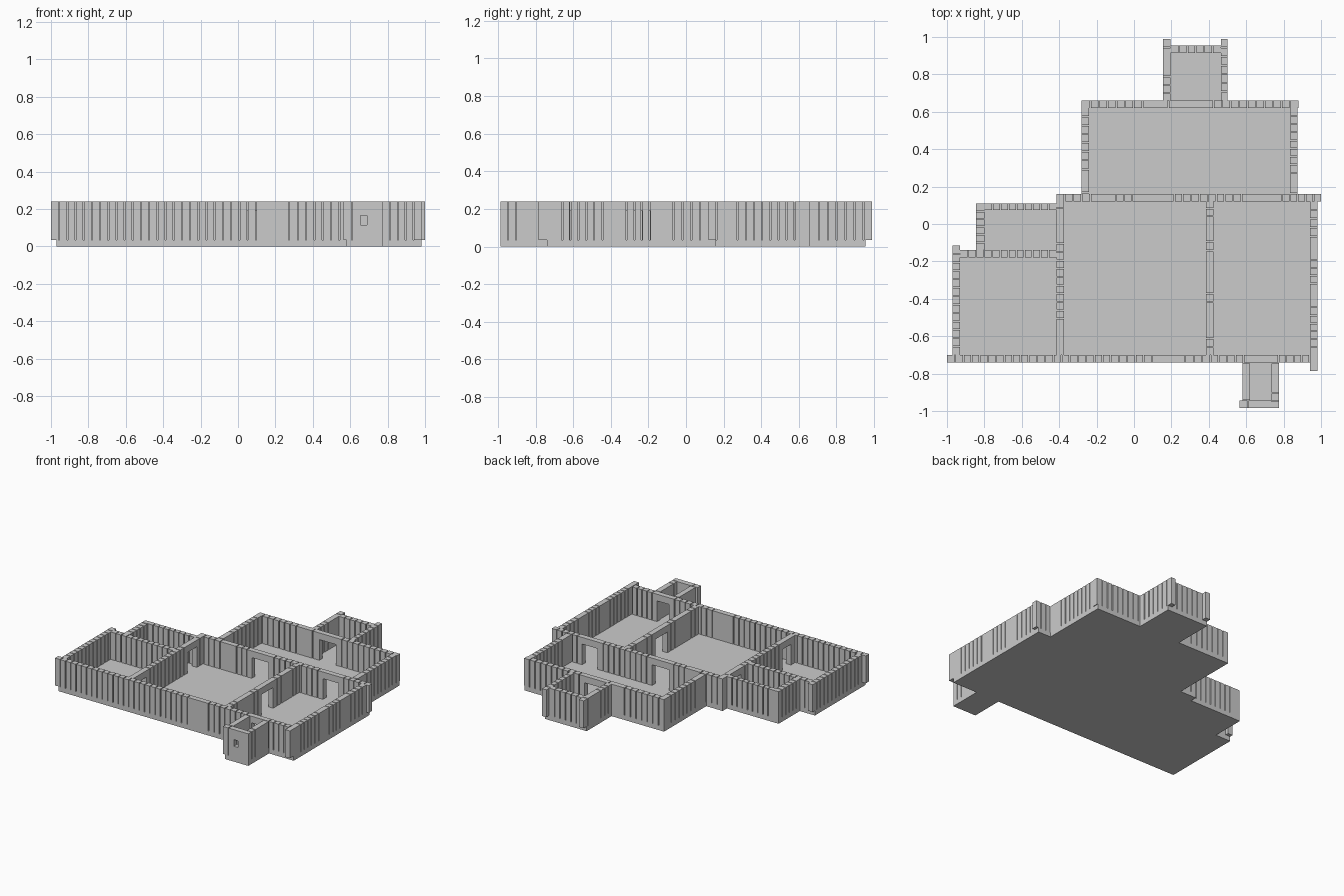
import bpy, bmesh

if "Cube" in bpy.data.objects:
    bpy.data.objects.remove(bpy.data.objects["Cube"])

BASE, TOP = 0.035, 0.24      # floor thickness, wall top
PITCH, GAP = 0.0445, 0.006   # board spacing and slit width


def finish(name, bm):
    mesh = bpy.data.meshes.new(name)
    bm.to_mesh(mesh)
    bm.free()
    ob = bpy.data.objects.new(name, mesh)
    bpy.context.collection.objects.link(ob)
    return ob


def box(bm, x0, x1, y0, y1, z0, z1):
    vs = bmesh.ops.create_cube(bm, size=1)["verts"]
    for v in vs:
        v.co.x = x1 if v.co.x > 0 else x0
        v.co.y = y1 if v.co.y > 0 else y0
        v.co.z = z1 if v.co.z > 0 else z0


def wall(name, axis, start, end, near, far, panels=(), openings=()):
    """Row of upright boards along an axis, with plain wide panels and
    openings given as (start, end, bottom, top)."""
    bm = bmesh.new()

    def piece(a, b, z0, z1):
        if axis == "x":
            box(bm, a, b, near, far, z0, z1)
        else:
            box(bm, near, far, a, b, z0, z1)

    def boards(a, b):
        if b - a < 0.004:
            return
        n = max(1, round((b - a) / PITCH))
        step = (b - a) / n
        for i in range(n):
            lo = a + i * step + (GAP / 2 if i else 0)
            hi = a + (i + 1) * step - (GAP / 2 if i < n - 1 else 0)
            piece(lo, hi, BASE, TOP)

    special = sorted([(p[0], p[1], None, None) for p in panels] + list(openings))
    at = start
    for a, b, z0, z1 in special:
        boards(at, a - GAP if z0 is None else a)
        if z0 is None:
            piece(a, b, BASE, TOP)
            at = b + GAP
        else:
            piece(a, b, z1, TOP)
            if z0 > BASE:
                piece(a, b, BASE, z0)
            at = b
    boards(at, end)
    return finish(name, bm)


def door(a, b):
    return (a, b, BASE, 0.19)


# Floor slab following the building outline
outline = [(-.97, -.74), (.58, -.74), (.58, -.985), (.775, -.985), (.775, -.74),
           (.98, -.74), (.98, .16), (.875, .16), (.875, .66), (.5, .66),
           (.5, .955), (.155, .955), (.155, .66), (-.28, .66), (-.28, .16),
           (-.415, .16), (-.415, .11), (-.845, .11), (-.845, -.14), (-.97, -.14)]
bm = bmesh.new()
face = bm.faces.new([bm.verts.new((x, y, 0)) for x, y in outline])
top = bmesh.ops.extrude_face_region(bm, geom=[face])["geom"]
bmesh.ops.translate(bm, vec=(0, 0, BASE),
                    verts=[g for g in top if isinstance(g, bmesh.types.BMVert)])
bmesh.ops.recalc_face_normals(bm, faces=bm.faces)
finish("floor_slab", bm)

# Large halls
wall("front_wall", "x", -1, .98, -.74, -.70, [(.10, .27)], [door(.63, .73)])
wall("hall_left_wall", "y", -.70, .12, -.415, -.375, [],
     [door(-.65, -.55), door(-.06, .05)])
wall("hall_back_wall", "x", -.415, 1, .12, .16, [(-.23, -.10)],
     [door(.03, .17), door(.62, .75)])
wall("divider_wall", "y", -.70, .12, .385, .425, [(-.61, -.42), (-.09, .04)],
     [door(-.33, -.19)])
wall("right_wall", "y", -.70, .12, .94, .98,
     [(-.44, -.32), (-.19, -.07)])
wall("right_wall_end", "y", -.785, -.74, .94, .98)

# Left rooms
wall("left_room_side_wall", "y", -.70, -.115, -.97, -.93)
wall("left_room_back_wall", "x", -.93, -.415, -.18, -.14)
wall("closet_side_wall", "y", -.14, .11, -.845, -.80)
wall("closet_back_wall", "x", -.80, -.415, .075, .11)

# Back room
wall("back_room_left_wall", "y", .16, .62, -.28, -.24, [(.17, .29)])
wall("back_room_right_wall", "y", .16, .62, .835, .875, [(.165, .27)])
wall("back_room_back_wall", "x", -.28, .88, .62, .66, [(.05, .18)],
     [door(.24, .38)])

# Back annex
wall("back_annex_left_wall", "y", .66, .99, .155, .195, [(.79, .94)])
wall("back_annex_right_wall", "y", .66, .99, .465, .50)
wall("back_annex_back_wall", "x", .195, .465, .915, .955)

# Front annex with a small window
wall("front_annex_left_wall", "y", -.945, -.74, .58, .62, [(-.94, -.745)])
wall("front_annex_right_wall", "y", -.985, -.74, .735, .775, [(-.90, -.745)])
wall("front_annex_front_wall", "x", .565, .735, -.985, -.945, [],
     [(.655, .69, .115, .165)])
